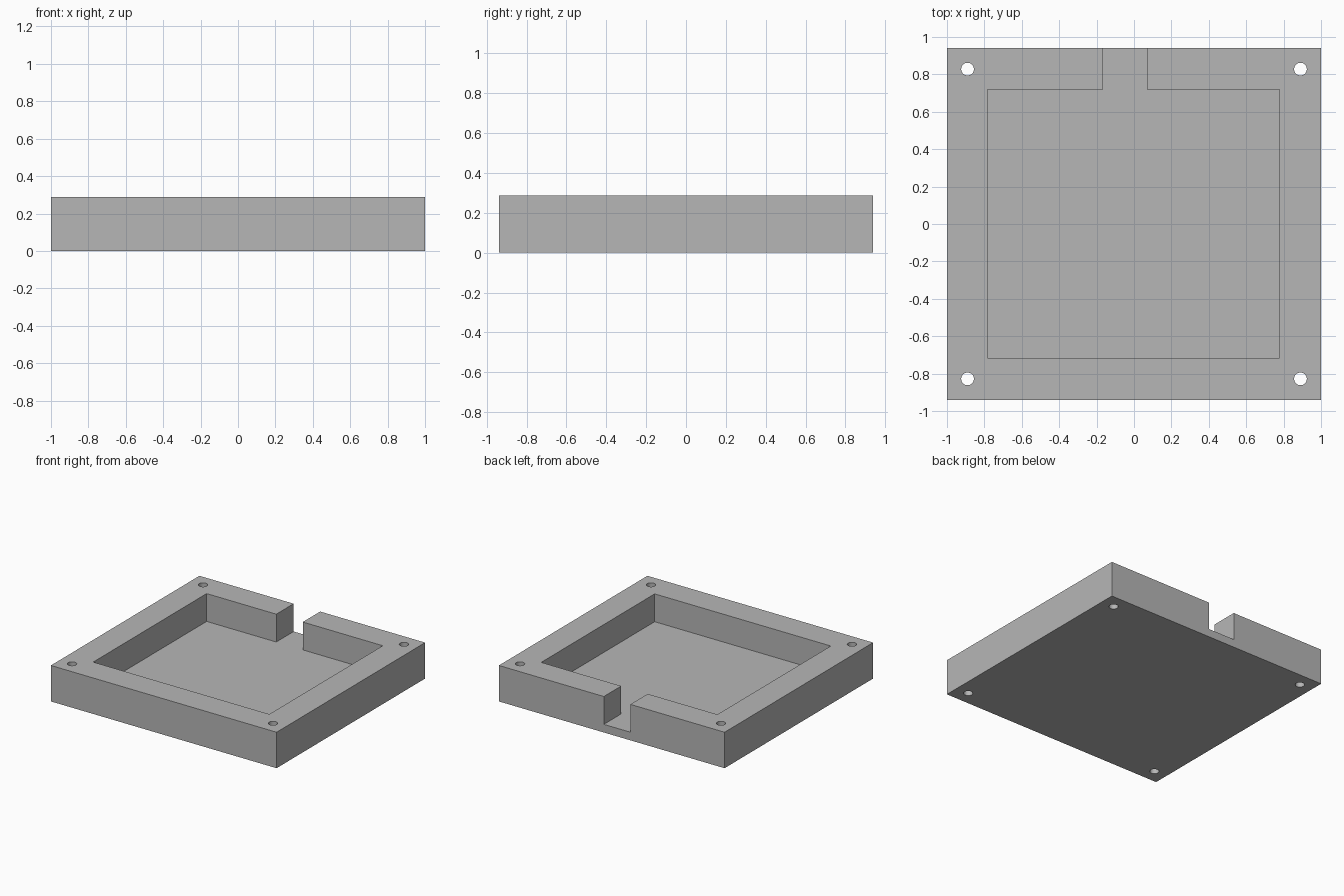
import bpy
import bmesh

old = bpy.data.objects.get("Cube")
if old:
    bpy.data.objects.remove(old, do_unlink=True)

WIDTH, DEPTH, HEIGHT = 2.0, 1.88, 0.288
FLOOR = 0.065
HOLE_X, HOLE_Y, HOLE_R = 0.89, 0.828, 0.034

grey = bpy.data.materials.new("plain grey")
grey.use_nodes = True
grey.diffuse_color = (0.47, 0.47, 0.47, 1)
grey.node_tree.nodes["Principled BSDF"].inputs["Base Color"].default_value = grey.diffuse_color


def prism(name, outline, z0, z1):
    """Extrude a counter-clockwise outline from z0 to z1."""
    bm = bmesh.new()
    base = bm.faces.new([bm.verts.new((x, y, z0)) for x, y in outline])
    top = bmesh.ops.extrude_face_region(bm, geom=[base])["geom"]
    verts = [v for v in top if isinstance(v, bmesh.types.BMVert)]
    bmesh.ops.translate(bm, verts=verts, vec=(0, 0, z1 - z0))
    bmesh.ops.recalc_face_normals(bm, faces=bm.faces)
    mesh = bpy.data.meshes.new(name)
    bm.to_mesh(mesh)
    bm.free()
    mesh.materials.append(grey)
    obj = bpy.data.objects.new(name, mesh)
    bpy.context.collection.objects.link(obj)
    return obj


def cut(target, cutter):
    """Subtract the cutter from the target and discard it."""
    cutter.hide_render = True
    mod = target.modifiers.new("cut", 'BOOLEAN')
    mod.operation = 'DIFFERENCE'
    mod.solver = 'EXACT'
    mod.object = cutter
    bpy.context.view_layer.objects.active = target
    bpy.ops.object.modifier_apply(modifier=mod.name)
    bpy.data.objects.remove(cutter, do_unlink=True)


# Solid block of the tray
w, d = WIDTH / 2, DEPTH / 2
tray = prism("tray", [(-w, -d), (w, -d), (w, d), (-w, d)], 0, HEIGHT)

# Pocket with a cable slot through the back wall
left, right, front, back = 0.779, -0.782, -0.716, 0.72
slot_left, slot_right = 0.07, -0.165
outline = [(right, front), (left, front), (left, back), (slot_left, back),
           (slot_left, d + 0.1), (slot_right, d + 0.1), (slot_right, back), (right, back)]
cut(tray, prism("pocket_cutter", outline, FLOOR, HEIGHT + 0.1))

# Screw holes through the corners
for sx in (-1, 1):
    for sy in (-1, 1):
        bpy.ops.mesh.primitive_cylinder_add(vertices=32, radius=HOLE_R, depth=1,
                                            location=(sx * HOLE_X, sy * HOLE_Y, 0))
        hole = bpy.context.object
        hole.name = "hole_cutter"
        hole.data.materials.append(grey)
        cut(tray, hole)

# Smooth hole walls, sharp edges elsewhere
bpy.ops.object.select_all(action='DESELECT')
tray.select_set(True)
bpy.context.view_layer.objects.active = tray
bpy.ops.object.shade_smooth_by_angle()
